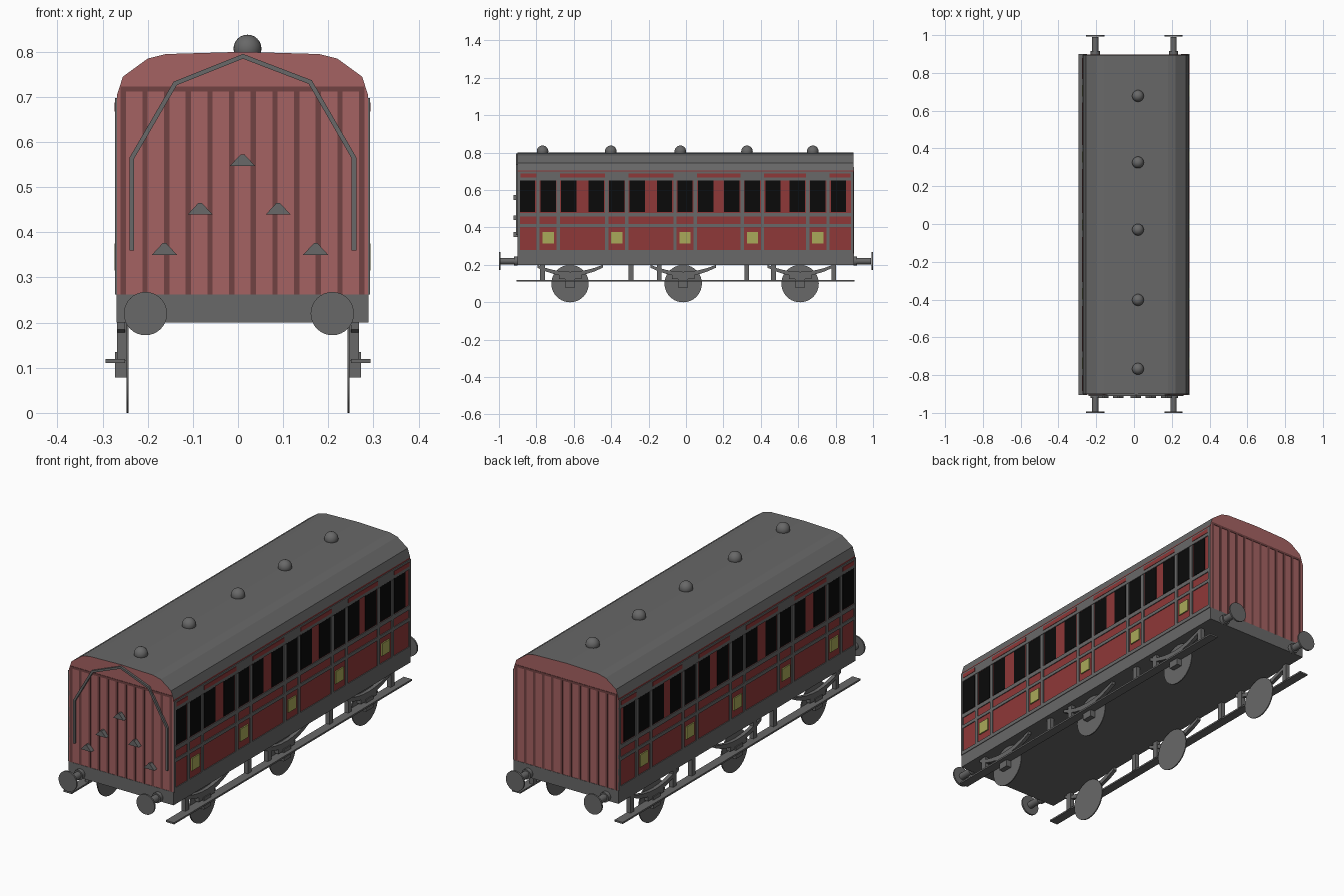
import bpy, bmesh, math
from mathutils import Matrix, Vector

if "Cube" in bpy.data.objects:
    bpy.data.objects.remove(bpy.data.objects["Cube"])

def material(name, rgb):
    m = bpy.data.materials.new(name)
    m.diffuse_color = (*rgb, 1)
    m.use_nodes = True
    m.node_tree.nodes["Principled BSDF"].inputs["Base Color"].default_value = m.diffuse_color
    return m

GREY = material("grey", (0.138, 0.138, 0.138))
RED = material("side red", (0.275, 0.04, 0.04))
PINK = material("end red", (0.376, 0.122, 0.122))
DARK = material("groove red", (0.165, 0.055, 0.055))
BLACK = material("window black", (0.003, 0.003, 0.003))
YELLOW = material("crest yellow", (0.40, 0.40, 0.10))

CX = 0.01           # body centre line
Y0, Y1 = -0.90, 0.895
HW = 0.278          # body half width

def finish(name, bm, mats, smooth=False):
    bmesh.ops.recalc_face_normals(bm, faces=bm.faces[:])
    me = bpy.data.meshes.new(name)
    bm.to_mesh(me)
    bm.free()
    for m in mats:
        me.materials.append(m)
    ob = bpy.data.objects.new(name, me)
    bpy.context.collection.objects.link(ob)
    if smooth:
        bpy.context.view_layer.objects.active = ob
        ob.select_set(True)
        bpy.ops.object.shade_smooth_by_angle(angle=math.radians(40))
        ob.select_set(False)
    return ob

def add_box(bm, x0, x1, y0, y1, z0, z1):
    mat = Matrix.Translation(((x0 + x1) / 2, (y0 + y1) / 2, (z0 + z1) / 2))
    mat = mat @ Matrix.Diagonal((abs(x1 - x0), abs(y1 - y0), abs(z1 - z0), 1))
    bmesh.ops.create_cube(bm, size=1, matrix=mat)

def add_cyl(bm, axis, centre, r, depth, seg=32):
    rot = Vector((0, 0, 1)).rotation_difference(Vector(axis)).to_matrix().to_4x4()
    bmesh.ops.create_cone(bm, cap_ends=True, segments=seg, radius1=r, radius2=r,
                          depth=depth, matrix=Matrix.Translation(centre) @ rot)

def add_prism(bm, pts, offset):
    f = bm.faces.new([bm.verts.new(p) for p in pts])
    ext = bmesh.ops.extrude_face_region(bm, geom=[f])["geom"]
    bmesh.ops.translate(bm, vec=offset, verts=[v for v in ext if isinstance(v, bmesh.types.BMVert)])

def side_plates(name, rects, mat, thick):
    """Plates on both long sides; rects are (y0, y1, z0, z1)."""
    bm = bmesh.new()
    for s in (-1, 1):
        for y0, y1, z0, z1 in rects:
            add_box(bm, CX + s * (HW - 0.002), CX + s * (HW + thick), y0, y1, z0, z1)
    finish(name, bm, [mat])

# Body shell with arched roof, coloured by direction and height
half = [(HW, 0.26), (HW, 0.705), (0.265, 0.745), (0.21, 0.785), (0.17, 0.795)]
outline = half + [(0, 0.80)] + [(-x, z) for x, z in reversed(half)]
bm = bmesh.new()
add_prism(bm, [(CX + x, Y0, z) for x, z in outline], (0, Y1 - Y0, 0))
bm.normal_update()
for f in bm.faces:
    if abs(f.normal.y) > 0.9:
        f.material_index = 2
    elif f.calc_center_median().z < 0.7:
        f.material_index = 1
finish("body", bm, [GREY, RED, PINK])

# Underframe
bm = bmesh.new()
add_box(bm, CX - 0.279, CX + 0.279, Y0 - 0.002, Y1 + 0.002, 0.20, 0.262)
finish("underframe", bm, [GREY])

# Planked ends: dark gaps and top rail
bm = bmesh.new()
for y in (Y0, Y1):
    for i in range(12):
        x = CX - 0.264 + i * 0.048
        add_box(bm, x - 0.006, x + 0.006, y - 0.002, y + 0.002, 0.262, 0.712)
    add_box(bm, CX - 0.27, CX + 0.27, y - 0.002, y + 0.002, 0.712, 0.723)
finish("end_planking", bm, [DARK])

# Doors, windows and panel beading
doors = [-0.737, -0.37, -0.005, 0.355, 0.705]
windows, beads, crests, dashes = [], [], [], []
for c in doors:
    for off in (-0.11, 0, 0.11):
        windows.append((c + off - 0.041, c + off + 0.041, 0.482, 0.65))
    for s in (-1, 1):
        beads.append((c + s * 0.054 - 0.009, c + s * 0.054 + 0.009, 0.27, 0.65))
    crests.append((c - 0.03, c + 0.03, 0.315, 0.375))
edges = [Y0] + doors + [Y1]
for i in range(6):
    a = edges[i] + (0.063 if i else 0.015)
    b = edges[i + 1] - (0.063 if i < 5 else 0.015)
    dashes.append((a, b, 0.668, 0.688))
for z0, z1 in ((0.262, 0.28), (0.402, 0.418), (0.458, 0.478), (0.652, 0.698)):
    beads.append((Y0, Y1, z0, z1))
for y in (Y0, Y1 - 0.012):
    beads.append((y, y + 0.012, 0.27, 0.69))
side_plates("windows", windows, BLACK, 0.002)
side_plates("beading", beads, GREY, 0.004)
side_plates("upper_panels", dashes, RED, 0.006)
side_plates("door_crests", crests, YELLOW, 0.006)

# Roof ventilators
bm = bmesh.new()
for y in (-0.767, -0.402, -0.03, 0.326, 0.678):
    bmesh.ops.create_uvsphere(bm, u_segments=24, v_segments=12, radius=0.031,
                              matrix=Matrix.Translation((0.021, y, 0.807)))
finish("roof_ventilators", bm, [GREY], True)

# Buffers at both ends
bm = bmesh.new()
for x in (-0.205, 0.209):
    for s, y in ((-1, Y0), (1, Y1)):
        add_cyl(bm, (0, 1, 0), (x, y + s * 0.045, 0.22), 0.017, 0.10, 16)
        add_cyl(bm, (0, 1, 0), (x, y + s * 0.01, 0.22), 0.024, 0.02, 16)
        add_cyl(bm, (0, 1, 0), (x, s * 0.996, 0.22), 0.048, 0.008)
finish("buffers", bm, [GREY], True)

# Wheels, axle boxes and leaf springs
axles = (-0.62, -0.015, 0.61)
wheels, boxes, springs = bmesh.new(), bmesh.new(), bmesh.new()
for s in (-1, 1):
    for y in axles:
        add_cyl(wheels, (1, 0, 0), (s * 0.245, y, 0.10), 0.10, 0.005, 40)
        add_box(boxes, s * 0.246, s * 0.273, y - 0.027, y + 0.027, 0.078, 0.135)
        add_box(boxes, s * 0.246, s * 0.268, y - 0.06, y + 0.06, 0.125, 0.145)
        ts = [i / 4 for i in range(-4, 5)]
        low = [(s * 0.25, y + t * 0.175, 0.14 + 0.045 * t * t) for t in ts]
        high = [(s * 0.25, y + t * 0.175, 0.163 + 0.037 * t * t) for t in reversed(ts)]
        add_prism(springs, low + high, (s * 0.018, 0, 0))
finish("wheels", wheels, [GREY], True)
finish("axle_boxes", boxes, [GREY])
finish("leaf_springs", springs, [GREY])

# Footboards and their hangers
boards, hangers = bmesh.new(), bmesh.new()
for s in (-1, 1):
    add_box(boards, s * 0.25, s * 0.294, -0.905, 0.90, 0.111, 0.119)
    for y in (-0.767, -0.295, -0.143, 0.325, 0.467, 0.79):
        add_box(hangers, s * 0.247, s * 0.268, y - 0.013, y + 0.013, 0.115, 0.205)
finish("footboards", boards, [GREY])
finish("footboard_hangers", hangers, [GREY])

# Front end pipe: mitred flat strip following a polyline
path = [(-0.235, 0.36), (-0.235, 0.565), (-0.139, 0.73), (0.011, 0.79),
        (0.16, 0.733), (0.257, 0.565), (0.257, 0.36)]
path = [Vector(p) for p in path]
left, right = [], []
for i, p in enumerate(path):
    d1 = (p - path[max(i - 1, 0)]).normalized()
    d2 = (path[min(i + 1, len(path) - 1)] - p).normalized()
    d = (d1 + d2).normalized()
    k = 0.005 / max(d.dot(d1), d.dot(d2))
    n = Vector((-d.y, d.x)) * k
    left.append(p + n)
    right.append(p - n)
bm = bmesh.new()
for i in range(len(path) - 1):
    quad = [left[i], left[i + 1], right[i + 1], right[i]]
    add_prism(bm, [(q.x, Y0 + 0.001, q.y) for q in quad], (0, -0.011, 0))
finish("end_pipe", bm, [GREY])

# Climbing steps on the front end
bm = bmesh.new()
for x, z in ((0.01, 0.56), (-0.084, 0.452), (0.089, 0.452), (-0.163, 0.363), (0.172, 0.363)):
    tri = [(x - 0.028, z - 0.013), (x + 0.028, z - 0.013), (x + 0.004, z + 0.013), (x - 0.004, z + 0.013)]
    add_prism(bm, [(a, Y0 + 0.001, b) for a, b in tri], (0, -0.023, 0))
finish("end_steps", bm, [GREY])
